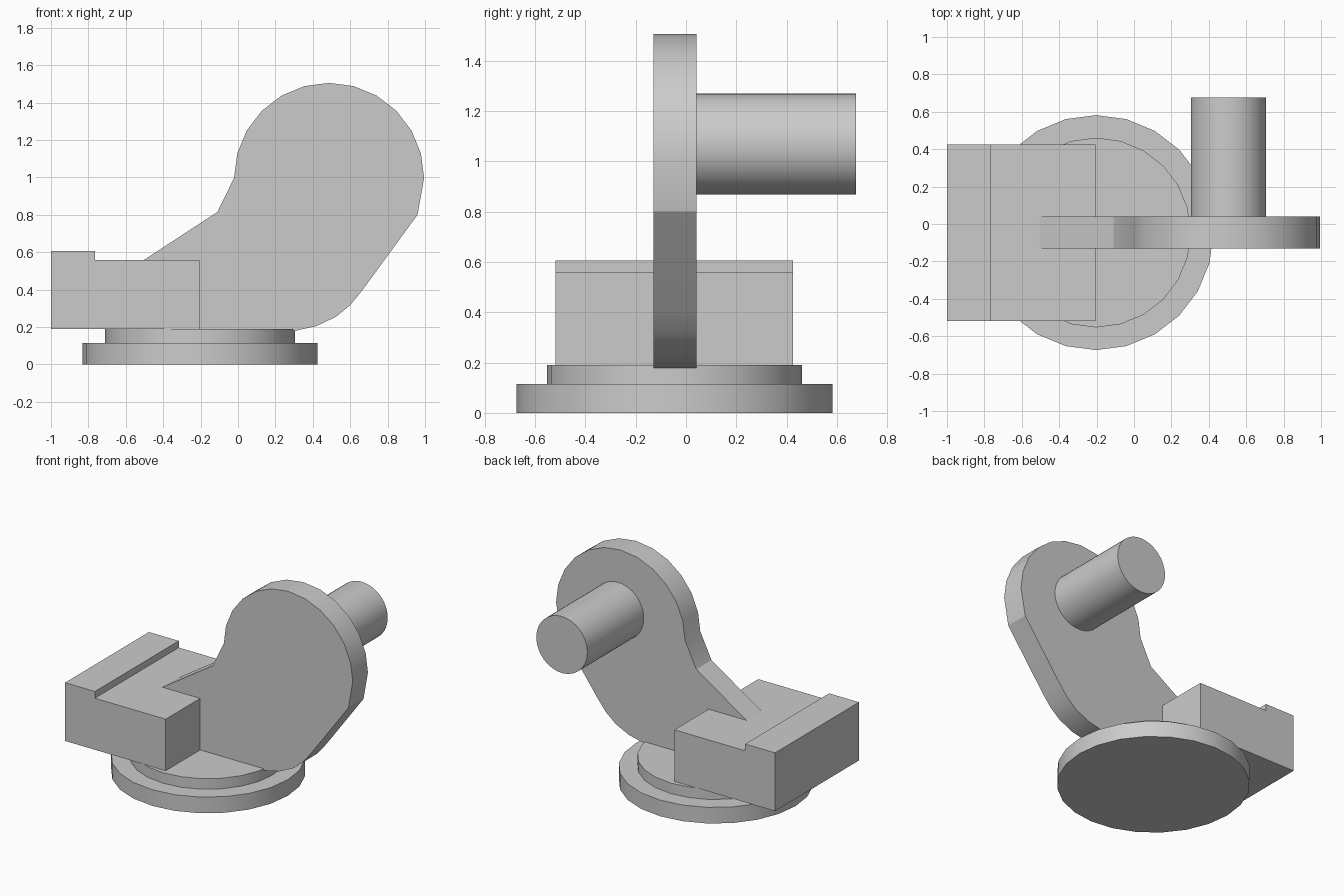
import bpy, math

if "Cube" in bpy.data.objects:
    bpy.data.objects.remove(bpy.data.objects["Cube"])


def smooth(obj, angle=30):
    bpy.ops.object.select_all(action='DESELECT')
    obj.select_set(True)
    bpy.context.view_layer.objects.active = obj
    bpy.ops.object.shade_smooth_by_angle(angle=math.radians(angle))


def cylinder(name, radius, depth, center, sides, rotation=(0, 0, 0)):
    bpy.ops.mesh.primitive_cylinder_add(vertices=sides, radius=radius, depth=depth,
                                        location=center, rotation=rotation)
    obj = bpy.context.object
    obj.name = name
    smooth(obj)
    return obj


def extrude_profile(name, points, y0, y1):
    # Counter-clockwise (x, z) outline, extruded along y
    n = len(points)
    verts = [(x, y, z) for y in (y0, y1) for x, z in points]
    faces = [list(range(n)), list(range(2 * n - 1, n - 1, -1))]
    faces += [[i, i + n, (i + 1) % n + n, (i + 1) % n] for i in range(n)]
    mesh = bpy.data.meshes.new(name)
    mesh.from_pydata(verts, [], faces)
    obj = bpy.data.objects.new(name, mesh)
    bpy.context.collection.objects.link(obj)
    return obj


# Stepped round base
cylinder("base_disc", 0.628, 0.115, (-0.203, -0.046, 0.0575), 24, (0, 0, math.pi / 2))
cylinder("base_step", 0.507, 0.077, (-0.203, -0.046, 0.1515), 24, (0, 0, math.pi / 2))

# Rest block with a raised lip at its outer end
extrude_profile("rest_block", [(-1, 0.19), (-0.207, 0.19), (-0.207, 0.557), (-0.765, 0.557),
                               (-0.765, 0.605), (-1, 0.605)], -0.518, 0.426)

# Flat arm plate with a round head
head = [(0.487 + 0.508 * math.cos(math.radians(a)), 0.997 + 0.508 * math.sin(math.radians(a)))
        for a in range(0, 181, 15)]
foot = [(-0.11, 0.815), (-0.505, 0.557), (-0.51, 0.35), (-0.4, 0.195), (-0.2, 0.178),
        (0.3, 0.178), (0.42, 0.205), (0.525, 0.255), (0.6, 0.317), (0.67, 0.403), (0.96, 0.80)]
arm = extrude_profile("arm_plate", head + foot, -0.13, 0.041)
smooth(arm, 20)

# Pivot pin behind the head
cylinder("pivot_pin", 0.201, 0.657, (0.505, 0.3475, 1.068), 48, (math.pi / 2, 0, 0))
